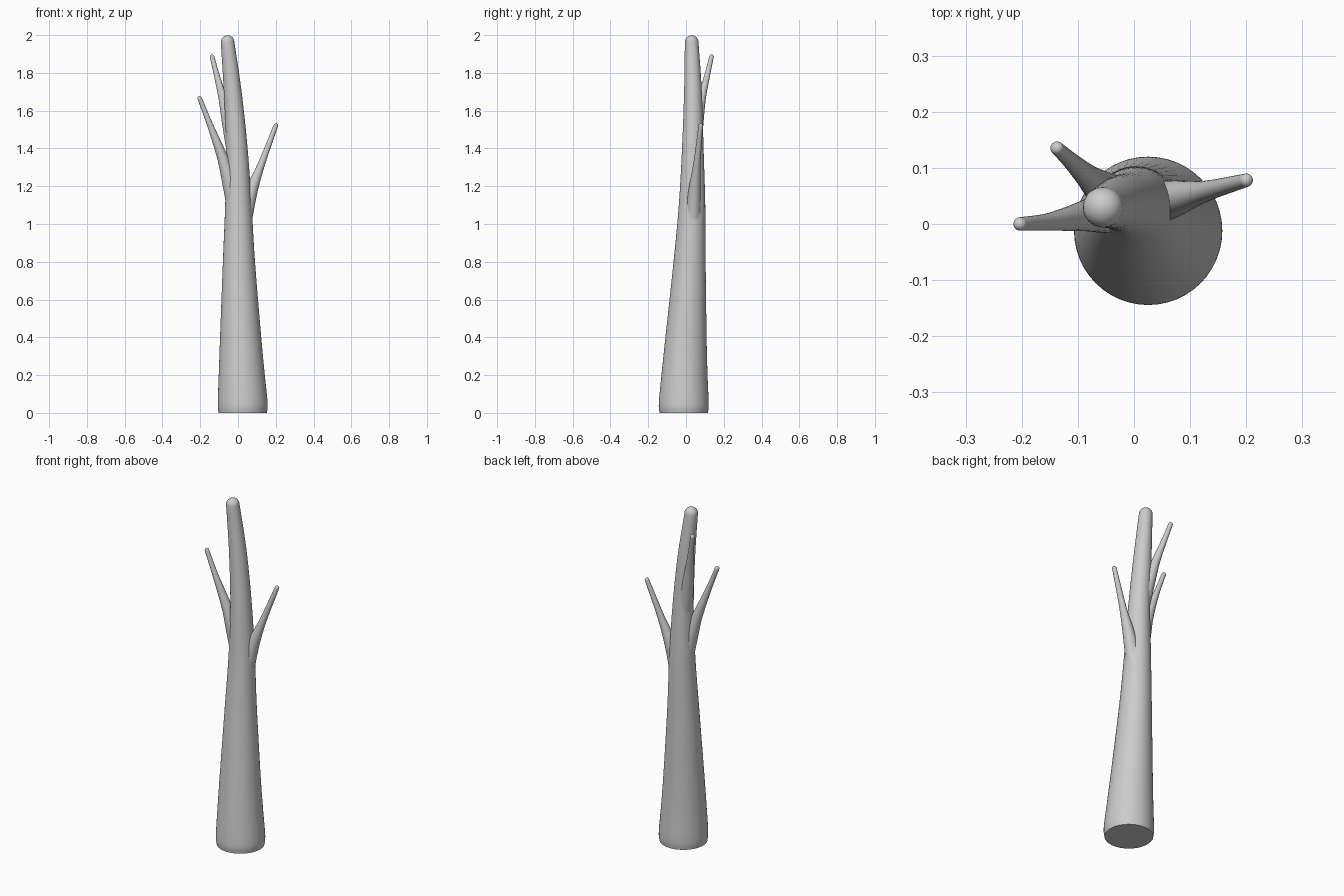
import bpy, bmesh, math
from mathutils import Vector

cube = bpy.data.objects.get("Cube")
if cube:
    bpy.data.objects.remove(cube, do_unlink=True)

grey = bpy.data.materials.new("bark_grey")
grey.use_nodes = True
grey.diffuse_color = (0.6, 0.6, 0.6, 1)
grey.node_tree.nodes["Principled BSDF"].inputs["Base Color"].default_value = (0.6, 0.6, 0.6, 1)


def smooth_path(points, steps=6):
    """Catmull-Rom samples through (x, y, z, radius) points."""
    p = [Vector(q) for q in points]
    p = [2 * p[0] - p[1]] + p + [2 * p[-1] - p[-2]]
    out = []
    for a, b, c, d in zip(p, p[1:], p[2:], p[3:]):
        for i in range(steps):
            t = i / steps
            out.append(0.5 * (2 * b + (c - a) * t + (2 * a - 5 * b + 4 * c - d) * t ** 2
                              + (3 * b - a - 3 * c + d) * t ** 3))
    return out + [p[-2]]


def limb(name, points, axis, sides):
    """Tapered tube with a flat start and a rounded tip."""
    axis = Vector(axis).normalized()
    turn = axis.to_track_quat('Z', 'Y')
    samples = [(s.xyz, s.w) for s in smooth_path(points)]
    end, radius = samples[-1]
    for i in range(1, 6):
        a = i * math.pi / 12
        samples.append((end + axis * radius * math.sin(a), radius * math.cos(a)))
    bm = bmesh.new()
    rings = []
    for centre, r in samples:
        angles = [2 * math.pi * k / sides for k in range(sides)]
        rings.append([bm.verts.new(centre + turn @ Vector((r * math.cos(a), r * math.sin(a), 0)))
                      for a in angles])
    for low, high in zip(rings, rings[1:]):
        for k in range(sides):
            n = (k + 1) % sides
            bm.faces.new((low[k], low[n], high[n], high[k]))
    bm.faces.new(rings[0][::-1])
    tip = bm.verts.new(end + axis * radius)
    for k in range(sides):
        bm.faces.new((rings[-1][k], rings[-1][(k + 1) % sides], tip))
    mesh = bpy.data.meshes.new(name)
    bm.to_mesh(mesh)
    bm.free()
    mesh.materials.append(grey)
    obj = bpy.data.objects.new(name, mesh)
    bpy.context.collection.objects.link(obj)
    return obj


# Trunk: level rings, leaning gently toward the back and right
trunk = limb("trunk", [
    (0.025, -0.012, 0, 0.128), (0.025, -0.012, 0.05, 0.132), (0.02, -0.008, 0.2, 0.122),
    (0.014, 0, 0.4, 0.109), (0.005, 0.019, 0.8, 0.085), (0.002, 0.032, 1.1, 0.07),
    (-0.006, 0.036, 1.4, 0.057), (-0.028, 0.037, 1.7, 0.047), (-0.055, 0.03, 1.963, 0.036),
], (0, 0, 1), 48)

# Branches: each starts inside the trunk and tapers to a thin rounded tip
branches = [
    limb("left_branch", [
        (0.025, 0.035, 0.98, 0.042), (0.07, 0.045, 1.17, 0.033),
        (0.125, 0.058, 1.32, 0.019), (0.2, 0.078, 1.52, 0.012)], (0.3, 0.1, 1), 24),
    limb("right_branch", [
        (-0.02, 0.03, 1.1, 0.042), (-0.05, 0.022, 1.24, 0.038), (-0.085, 0.015, 1.36, 0.028),
        (-0.15, 0.004, 1.53, 0.016), (-0.203, 0, 1.665, 0.012)], (-0.35, -0.05, 1), 24),
    limb("back_branch", [
        (-0.025, 0.045, 1.4, 0.038), (-0.055, 0.062, 1.55, 0.032), (-0.082, 0.084, 1.67, 0.022),
        (-0.113, 0.113, 1.79, 0.015), (-0.137, 0.135, 1.885, 0.012)], (-0.24, 0.22, 1), 24),
]

# Fuse the branches into the trunk as one surface
bpy.context.view_layer.objects.active = trunk
for branch in branches:
    mod = trunk.modifiers.new("join_" + branch.name, 'BOOLEAN')
    mod.operation = 'UNION'
    mod.solver = 'EXACT'
    mod.object = branch
    bpy.ops.object.modifier_apply(modifier=mod.name)
    bpy.data.objects.remove(branch, do_unlink=True)

bpy.ops.object.select_all(action='DESELECT')
trunk.select_set(True)
bpy.ops.object.shade_smooth_by_angle(angle=math.radians(40))
